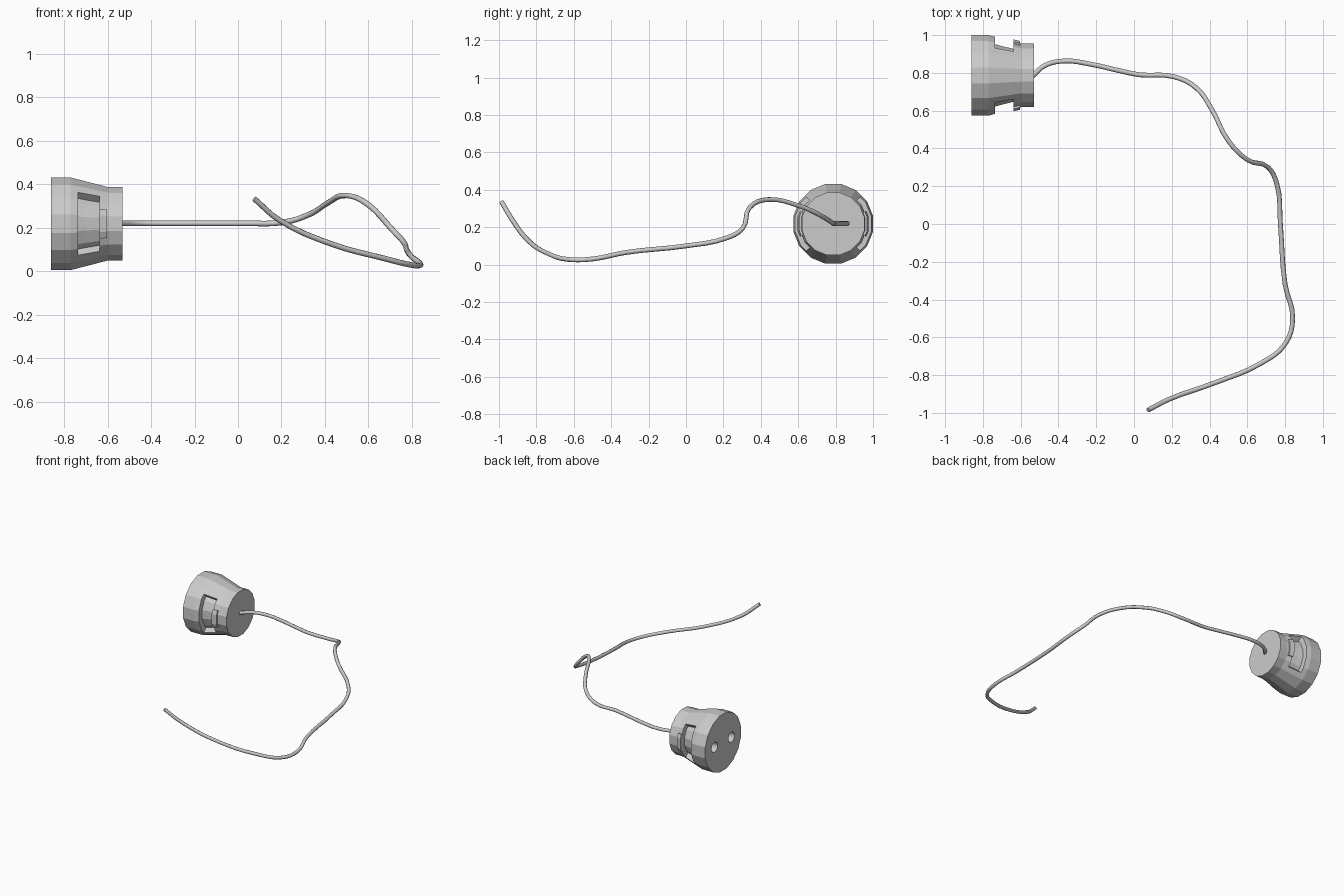
import bpy, bmesh, math

if "Cube" in bpy.data.objects:
    bpy.data.objects.remove(bpy.data.objects["Cube"])

CY, CZ = 0.787, 0.218      # plug axis runs along x through this point
STEP = 22.5                # 16-sided body, flats facing +-y and +-z


def ring_point(x, r, deg):
    """Point on the 16-gon whose flats lie r from the axis; 0 deg = +y."""
    off = deg - STEP * round(deg / STEP)
    rr = r / math.cos(math.radians(off))
    a = math.radians(deg)
    return (x, CY + rr * math.cos(a), CZ + rr * math.sin(a))


def make_object(name, bm):
    bmesh.ops.recalc_face_normals(bm, faces=bm.faces)
    me = bpy.data.meshes.new(name)
    bm.to_mesh(me)
    bm.free()
    ob = bpy.data.objects.new(name, me)
    bpy.context.collection.objects.link(ob)
    return ob


def turned(name, profile):
    """Solid of revolution with capped ends."""
    bm = bmesh.new()
    rings = [[bm.verts.new(ring_point(x, r, STEP * (i + 0.5))) for i in range(16)]
             for x, r in profile]
    for a, b in zip(rings, rings[1:]):
        for i in range(16):
            j = (i + 1) % 16
            bm.faces.new((a[i], a[j], b[j], b[i]))
    bm.faces.new(rings[0])
    bm.faces.new(rings[-1])
    return make_object(name, bm)


def sector(name, loop, half, turn):
    """Closed (x, r) section swept through +-half degrees around turn."""
    inner = [d for d in (-33.75, -11.25, 11.25, 33.75) if abs(d) < half]
    bm = bmesh.new()
    secs = [[bm.verts.new(ring_point(x, r, d + turn)) for x, r in loop]
            for d in [-half] + inner + [half]]
    n = len(loop)
    for a, b in zip(secs, secs[1:]):
        for i in range(n):
            j = (i + 1) % n
            bm.faces.new((a[i], a[j], b[j], b[i]))
    bm.faces.new(secs[0])
    bm.faces.new(secs[-1])
    return make_object(name, bm)


# Plug body
body = turned("plug_body", [(-0.86, 0.213), (-0.77, 0.213), (-0.595, 0.168), (-0.53, 0.168)])
cutters = []

# Grip recesses with a raised rib on both sides
for side, turn in (("back", 0), ("front", 180)):
    cutters.append(sector("recess_cutter_" + side,
                          [(-0.735, 0.3), (-0.735, 0.165), (-0.70, 0.155),
                           (-0.637, 0.14), (-0.637, 0.3)], 45, turn))
    sector("grip_rib_" + side,
           [(-0.637, 0.13), (-0.637, 0.190), (-0.603, 0.182), (-0.603, 0.13)], 21, turn)

# Two contact holes in the end face
for dy in (-0.1, 0.1):
    bpy.ops.mesh.primitive_cylinder_add(vertices=16, radius=0.037, depth=0.3,
                                        location=(-0.89, CY + dy, CZ),
                                        rotation=(0, math.pi / 2, 0))
    hole = bpy.context.object
    hole.name = "contact_hole_cutter"
    cutters.append(hole)

for c in cutters:
    m = body.modifiers.new("cut", 'BOOLEAN')
    m.operation = 'DIFFERENCE'
    m.solver = 'EXACT'
    m.object = c
bpy.context.view_layer.objects.active = body
body.select_set(True)
for m in list(body.modifiers):
    bpy.ops.object.modifier_apply(modifier=m.name)
for c in cutters:
    bpy.data.objects.remove(c)

# Cable
path = [(-0.54, 0.78, 0.22), (-0.47, 0.84, 0.22), (-0.365, 0.863, 0.22), (-0.23, 0.846, 0.22),
        (-0.07, 0.81, 0.22), (0.03, 0.79, 0.22), (0.21, 0.78, 0.225), (0.33, 0.72, 0.262),
        (0.41, 0.61, 0.312), (0.5, 0.44, 0.348), (0.6, 0.34, 0.305), (0.71, 0.30, 0.19),
        (0.757, 0.21, 0.14), (0.775, 0.0, 0.10), (0.80, -0.32, 0.065), (0.84, -0.50, 0.03),
        (0.80, -0.635, 0.028), (0.667, -0.74, 0.06), (0.43, -0.84, 0.125),
        (0.19, -0.926, 0.235), (0.075, -0.985, 0.333)]
cu = bpy.data.curves.new("cable", 'CURVE')
cu.dimensions = '3D'
cu.bevel_depth = 0.0128
cu.bevel_resolution = 2
cu.resolution_u = 4
cu.use_fill_caps = True
sp = cu.splines.new('BEZIER')
sp.bezier_points.add(len(path) - 1)
for bp, co in zip(sp.bezier_points, path):
    bp.co = co
    bp.handle_left_type = bp.handle_right_type = 'AUTO'
cable = bpy.data.objects.new("cable", cu)
bpy.context.collection.objects.link(cable)
bpy.ops.object.select_all(action='DESELECT')
cable.select_set(True)
bpy.context.view_layer.objects.active = cable
bpy.ops.object.convert(target='MESH')
bpy.ops.object.shade_smooth_by_angle(angle=math.radians(50))
